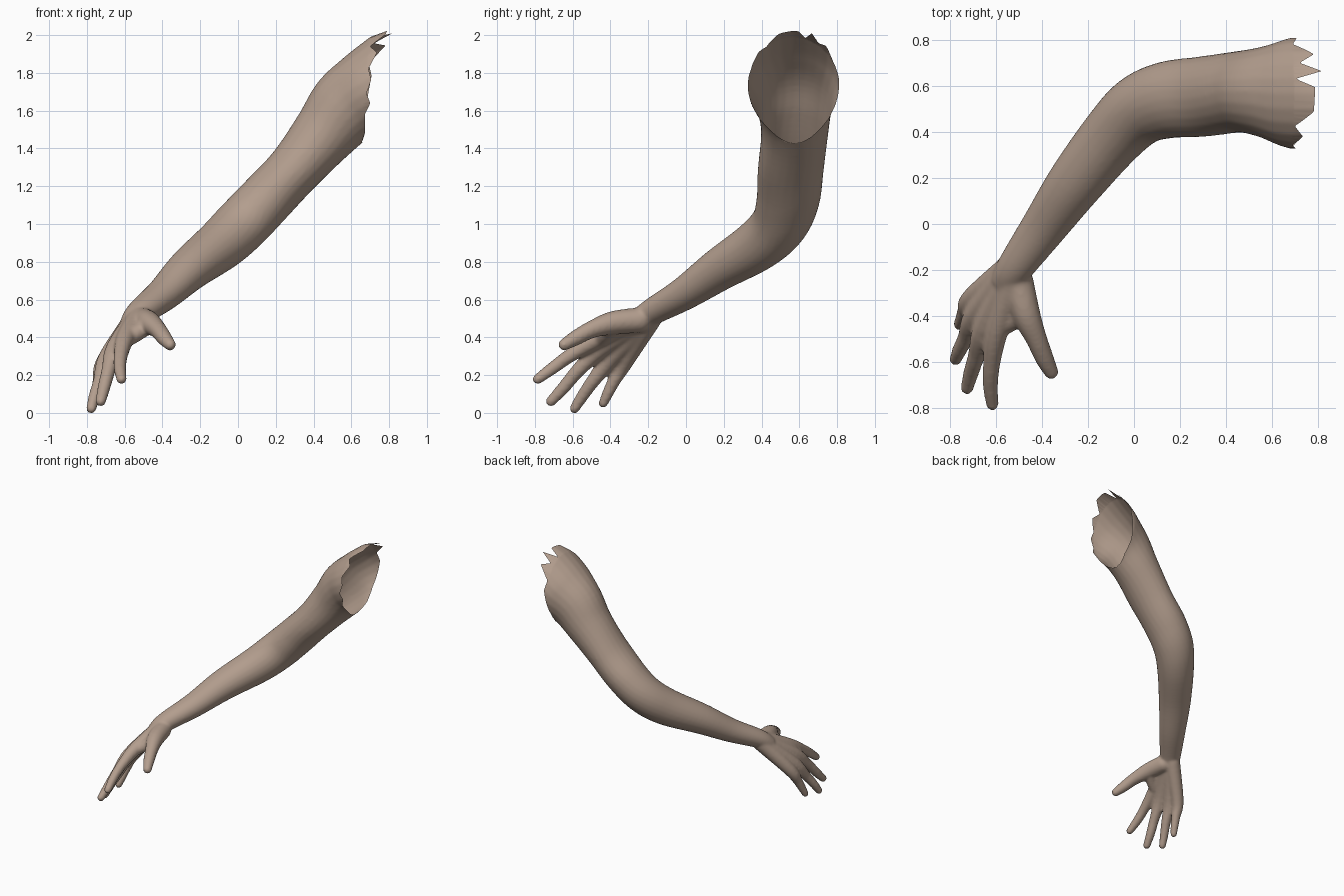
import bpy, bmesh, math
from mathutils import Vector, Matrix

if "Cube" in bpy.data.objects:
    bpy.data.objects.remove(bpy.data.objects["Cube"])

bm = bmesh.new()


def catmull(a, b, c, d, t):
    return 0.5 * (2 * b + (c - a) * t + (2 * a - 5 * b + 4 * c - d) * t * t
                  + (3 * b - a - 3 * c + d) * t ** 3)


def limb(stations, steps=6, sides=24):
    """Closed tube through (x, y, z, horizontal radius, other radius)."""
    pts = [Vector(s) for s in stations]
    pts = [2 * pts[0] - pts[1]] + pts + [2 * pts[-1] - pts[-2]]
    path = []
    for i in range(1, len(pts) - 2):
        path += [catmull(*pts[i - 1:i + 3], k / steps) for k in range(steps)]
    path.append(pts[-2])
    rings = []
    for i, p in enumerate(path):
        a, b = path[max(i - 1, 0)], path[min(i + 1, len(path) - 1)]
        t = (Vector(b[:3]) - Vector(a[:3])).normalized()
        u = Vector((0, 0, 1)).cross(t).normalized()
        v = t.cross(u)
        rings.append([bm.verts.new(Vector(p[:3])
                      + u * p[3] * math.cos(2 * math.pi * k / sides)
                      + v * p[4] * math.sin(2 * math.pi * k / sides))
                      for k in range(sides)])
    for r, s in zip(rings, rings[1:]):
        for k in range(sides):
            n = (k + 1) % sides
            bm.faces.new((r[k], r[n], s[n], s[k]))
    bm.faces.new(rings[0][::-1])
    bm.faces.new(rings[-1])


def digit(points):
    """Round tube (x, y, z, radius) with a ball at each end."""
    limb([(x, y, z, r, r) for x, y, z, r in points], 5, 16)
    for x, y, z, r in (points[0], points[-1]):
        bmesh.ops.create_uvsphere(bm, u_segments=16, v_segments=10, radius=r,
                                  matrix=Matrix.Translation((x, y, z)))


# upper arm, elbow, forearm and wrist
limb([(0.87, 0.57, 1.84, 0.26, 0.23),
      (0.70, 0.57, 1.715, 0.245, 0.225),
      (0.575, 0.575, 1.625, 0.20, 0.205),
      (0.46, 0.575, 1.49, 0.178, 0.172),
      (0.30, 0.555, 1.30, 0.175, 0.145),
      (0.145, 0.54, 1.135, 0.168, 0.145),
      (0.025, 0.495, 1.01, 0.155, 0.145),
      (-0.09, 0.385, 0.90, 0.14, 0.137),
      (-0.255, 0.18, 0.77, 0.122, 0.113),
      (-0.39, -0.01, 0.64, 0.10, 0.088),
      (-0.515, -0.185, 0.54, 0.08, 0.07),
      (-0.56, -0.26, 0.48, 0.07, 0.06)])

# index, middle, ring and little finger, each running back through the palm
digit([(-0.52, -0.22, 0.52, 0.062), (-0.595, -0.46, 0.405, 0.05),
       (-0.62, -0.61, 0.315, 0.038), (-0.625, -0.70, 0.25, 0.034),
       (-0.617, -0.785, 0.188, 0.028)])
digit([(-0.53, -0.21, 0.515, 0.062), (-0.65, -0.45, 0.35, 0.05),
       (-0.685, -0.57, 0.235, 0.038), (-0.71, -0.65, 0.14, 0.034),
       (-0.727, -0.715, 0.07, 0.028)])
digit([(-0.54, -0.20, 0.51, 0.062), (-0.69, -0.395, 0.30, 0.05),
       (-0.73, -0.49, 0.18, 0.037), (-0.76, -0.55, 0.095, 0.032),
       (-0.777, -0.59, 0.032, 0.027)])
digit([(-0.54, -0.19, 0.505, 0.06), (-0.705, -0.325, 0.28, 0.047),
       (-0.735, -0.38, 0.18, 0.035), (-0.75, -0.415, 0.11, 0.03),
       (-0.762, -0.438, 0.06, 0.025)])

# thumb with its fleshy base, and the web to the palm
digit([(-0.505, -0.25, 0.50, 0.068), (-0.47, -0.39, 0.485, 0.062),
       (-0.425, -0.50, 0.45, 0.047), (-0.39, -0.585, 0.405, 0.041),
       (-0.36, -0.645, 0.37, 0.032)])
digit([(-0.49, -0.38, 0.47, 0.05), (-0.53, -0.42, 0.435, 0.045),
       (-0.58, -0.45, 0.40, 0.04)])

bmesh.ops.recalc_face_normals(bm, faces=bm.faces)
rough = bpy.data.meshes.new("arm_rough")
bm.to_mesh(rough)
bm.free()
arm = bpy.data.objects.new("arm", rough)
bpy.context.collection.objects.link(arm)

# fuse everything into one smooth skin
remesh = arm.modifiers.new("fuse", 'REMESH')
remesh.mode = 'VOXEL'
remesh.voxel_size = 0.01
smooth = arm.modifiers.new("soften", 'SMOOTH')
smooth.factor = 0.5
smooth.iterations = 7
deps = bpy.context.evaluated_depsgraph_get()
skin = bpy.data.meshes.new_from_object(arm.evaluated_get(deps))
arm.modifiers.clear()
arm.data = skin

# open the shoulder end, then pull its rim into ragged teeth (degrees, reach)
teeth = [(-180, 0.0), (-165, 0.025), (-150, 0.0), (-120, 0.01), (-90, -0.01),
         (-60, 0.01), (-30, 0.0), (0, 0.01), (20, 0.02), (37, 0.0), (53, 0.085),
         (63, 0.02), (71, 0.115), (78, 0.0), (85, 0.085), (106, 0.08),
         (120, 0.0), (133, 0.04), (150, 0.0), (165, 0.02), (180, 0.0)]


def reach(angle):
    for (a, p), (b, q) in zip(teeth, teeth[1:]):
        if a <= angle <= b:
            return p + (q - p) * (angle - a) / (b - a)
    return 0.0


bm = bmesh.new()
bm.from_mesh(skin)
cut = bmesh.ops.bisect_plane(bm, geom=bm.verts[:] + bm.edges[:] + bm.faces[:],
                             plane_co=(0.68, 0.57, 1.7), plane_no=(1, 0, -0.08),
                             clear_outer=True)
for v in cut["geom_cut"]:
    if isinstance(v, bmesh.types.BMVert):
        angle = math.degrees(math.atan2(v.co.z - 1.7, v.co.y - 0.57))
        v.co += Vector((1, 0, 0.35)) * reach(angle)
low = min(v.co.z for v in bm.verts)
for v in bm.verts:
    v.co.z -= low
for f in bm.faces:
    f.smooth = True
bm.to_mesh(skin)
bm.free()

mat = bpy.data.materials.new("skin")
mat.diffuse_color = (0.45, 0.34, 0.27, 1)
mat.use_nodes = True
mat.node_tree.nodes["Principled BSDF"].inputs["Base Color"].default_value = mat.diffuse_color
skin.materials.clear()
skin.materials.append(mat)
